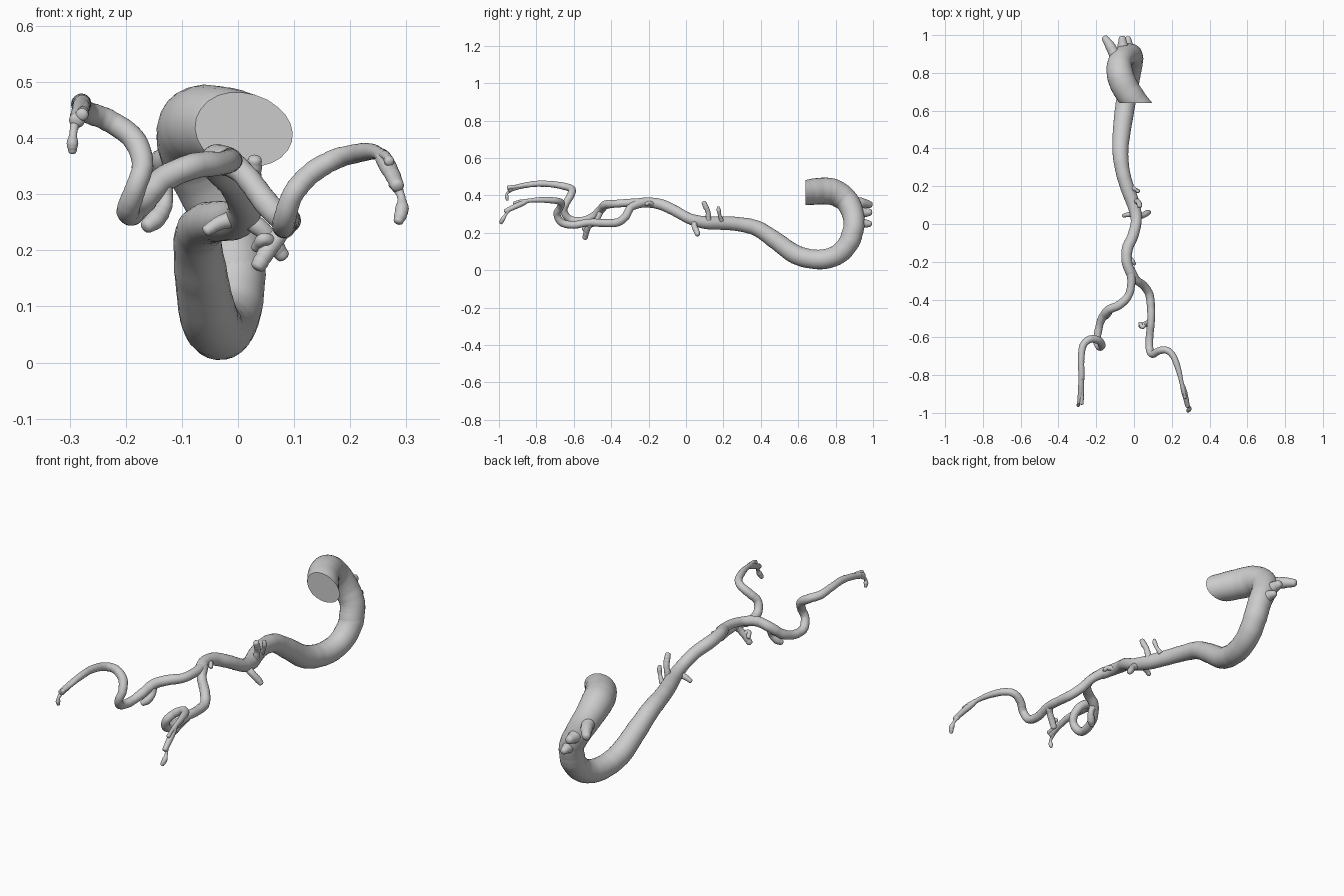
import bpy, bmesh, math, random
from mathutils import Vector

random.seed(4)
SIDES = 24


def spline(pts, steps):
    """Catmull-Rom samples through (x, y, z, radius) points."""
    p = [Vector(q) for q in pts]
    p = [2 * p[0] - p[1]] + p + [2 * p[-1] - p[-2]]
    out = []
    for i in range(1, len(p) - 2):
        a, b, c, d = p[i - 1:i + 3]
        for k in range(steps):
            t = k / steps
            out.append(0.5 * (2 * b + (c - a) * t + (2 * a - 5 * b + 4 * c - d) * t ** 2
                              + (3 * b - a - 3 * c + d) * t ** 3))
    return out + [p[-2]]


def vessel(name, pts, steps=7, bumps=0.03, cut_y=None):
    """Smooth tube of varying radius with a rounded far end."""
    rings = [(Vector(s[:3]), s[3]) for s in spline(pts, steps)]
    rings = [(c, r * (1 + random.uniform(-bumps, bumps))) for c, r in rings]
    end, r_end = rings[-1]
    way = (end - rings[-2][0]).normalized()
    for a in (30, 55, 75):
        a = math.radians(a)
        rings.append((end + way * r_end * 0.6 * math.sin(a), r_end * math.cos(a)))
    bm = bmesh.new()
    side, loops = None, []
    for i, (c, r) in enumerate(rings):
        d = (rings[min(i + 1, len(rings) - 1)][0] - rings[max(i - 1, 0)][0]).normalized()
        if side is None:
            side = d.orthogonal()
        side = (side - d * side.dot(d)).normalized()
        up = d.cross(side)
        loops.append([bm.verts.new(c + r * (side * math.cos(t) + up * math.sin(t)))
                      for t in (2 * math.pi * k / SIDES for k in range(SIDES))])
    for a, b in zip(loops, loops[1:]):
        for k in range(SIDES):
            n = (k + 1) % SIDES
            bm.faces.new((a[k], a[n], b[n], b[k]))
    bm.faces.new(loops[0][::-1])
    bm.faces.new(loops[-1])
    if cut_y is not None:
        geom = bm.verts[:] + bm.edges[:] + bm.faces[:]
        cut = bmesh.ops.bisect_plane(bm, geom=geom, plane_co=(0, cut_y, 0),
                                     plane_no=(0, -1, 0), clear_outer=True)
        edges = [e for e in cut["geom_cut"] if isinstance(e, bmesh.types.BMEdge)]
        bmesh.ops.contextual_create(bm, geom=edges)
    bmesh.ops.recalc_face_normals(bm, faces=bm.faces)
    me = bpy.data.meshes.new(name)
    bm.to_mesh(me)
    bm.free()
    ob = bpy.data.objects.new(name, me)
    bpy.context.collection.objects.link(ob)
    bpy.ops.object.select_all(action="DESELECT")
    ob.select_set(True)
    bpy.context.view_layer.objects.active = ob
    bpy.ops.object.shade_smooth_by_angle(angle=math.radians(50))
    return ob


# Arch with a flat-cut root
vessel("arch", [
    (.10, .55, .398, .056), (.05, .60, .406, .062), (.00, .655, .416, .068),
    (-.045, .72, .423, .071), (-.073, .79, .417, .071), (-.075, .855, .375, .064),
    (-.048, .89, .31, .059), (-.015, .898, .235, .056), (-.006, .875, .155, .055)],
    bumps=0.01, cut_y=.64)

# Main trunk: from the arch along the low bend to the fork
vessel("main_trunk", [
    (-.015, .898, .235, .054), (-.006, .875, .155, .055),
    (-.015, .81, .083, .054), (-.033, .71, .057, .052), (-.052, .59, .082, .051),
    (-.066, .48, .158, .047), (-.072, .38, .223, .042), (-.06, .28, .246, .038),
    (-.035, .19, .252, .036), (-.002, .10, .255, .034), (.012, .02, .275, .029),
    (-.005, -.06, .318, .029), (-.035, -.13, .35, .029), (-.038, -.20, .362, .027),
    (-.018, -.26, .358, .026)], bumps=0.015)

# Three stubs off the back of the arch
for name, pts in {
    "arch_stub_left": [(-.09, .87, .37, .03), (-.125, .94, .36, .026), (-.155, .985, .35, .018)],
    "arch_stub_middle": [(-.055, .90, .31, .04), (-.06, .95, .308, .027), (-.062, .985, .31, .018)],
    "arch_stub_lower": [(-.02, .90, .25, .035), (-.03, .95, .25, .025), (-.032, .985, .247, .015)],
}.items():
    vessel(name, pts)

# Small branches off the middle of the trunk
for name, pts in {
    "upper_branch_front": [(.01, .12, .265, .016), (.022, .118, .31, .013),
                           (.028, .105, .34, .014), (.03, .095, .362, .012)],
    "upper_branch_back": [(-.005, .19, .265, .012), (.012, .18, .295, .009),
                          (.02, .175, .32, .011), (.02, .172, .337, .007)],
    "side_branch_right": [(.01, .045, .26, .017), (.045, .045, .235, .015),
                          (.068, .058, .205, .015), (.08, .062, .19, .012)],
    "side_branch_left": [(.01, .055, .26, .016), (-.03, .05, .25, .013), (-.056, .044, .235, .01)],
    "lower_trunk_branch": [(-.03, -.17, .35, .014), (-.008, -.198, .36, .011),
                           (.003, -.212, .352, .009)],
}.items():
    vessel(name, pts, bumps=.05)

# Left limb: fork, bend upward, then run forward
vessel("left_limb", [
    (-.02, -.24, .36, .024), (-.014, -.31, .36, .021), (-.03, -.38, .355, .021),
    (-.08, -.43, .35, .023), (-.135, -.455, .325, .023), (-.17, -.50, .285, .021),
    (-.188, -.56, .265, .020), (-.196, -.62, .272, .020), (-.182, -.652, .312, .019),
    (-.170, -.642, .355, .019), (-.187, -.617, .40, .020), (-.232, -.61, .432, .020),
    (-.270, -.645, .447, .019), (-.280, -.72, .460, .017), (-.278, -.80, .462, .016),
    (-.282, -.88, .450, .014), (-.287, -.945, .432, .014)], bumps=.03)
vessel("left_inner_branch", [
    (-.135, -.455, .32, .017), (-.13, -.468, .285, .014), (-.145, -.485, .258, .017),
    (-.162, -.50, .243, .013)], bumps=.05)
vessel("left_limb_upper_tip", [
    (-.278, -.82, .462, .014), (-.275, -.89, .450, .010), (-.278, -.95, .442, .011)], bumps=.06)
vessel("left_limb_lower_tip", [
    (-.287, -.92, .44, .012), (-.293, -.955, .412, .007), (-.295, -.958, .39, .010),
    (-.295, -.955, .376, .007)], bumps=.06)

# Right limb: dips at the fork, bends upward, then runs forward
vessel("right_limb", [
    (-.02, -.24, .36, .024), (.012, -.295, .335, .021), (.05, -.325, .285, .022),
    (.080, -.37, .255, .022), (.090, -.44, .252, .021), (.090, -.52, .255, .020),
    (.082, -.60, .242, .020), (.083, -.665, .255, .020), (.098, -.69, .30, .019),
    (.130, -.672, .337, .019), (.172, -.668, .362, .018), (.208, -.70, .372, .017),
    (.235, -.77, .376, .015), (.252, -.84, .372, .011), (.262, -.875, .358, .015),
    (.275, -.925, .335, .014), (.284, -.965, .315, .012)], bumps=.03)
vessel("right_inner_branch", [
    (.090, -.51, .25, .017), (.072, -.525, .225, .015), (.050, -.535, .195, .015),
    (.036, -.54, .172, .014)], bumps=.05)
vessel("right_inner_twig", [
    (.060, -.53, .215, .012), (.045, -.545, .22, .011), (.032, -.525, .205, .009)], bumps=.05)
vessel("right_limb_upper_tip", [
    (.255, -.85, .37, .012), (.264, -.89, .368, .008), (.27, -.92, .358, .009)], bumps=.06)
vessel("right_limb_lower_tip", [
    (.28, -.95, .32, .012), (.291, -.965, .295, .007), (.292, -.98, .272, .012),
    (.286, -.99, .252, .009)], bumps=.06)
